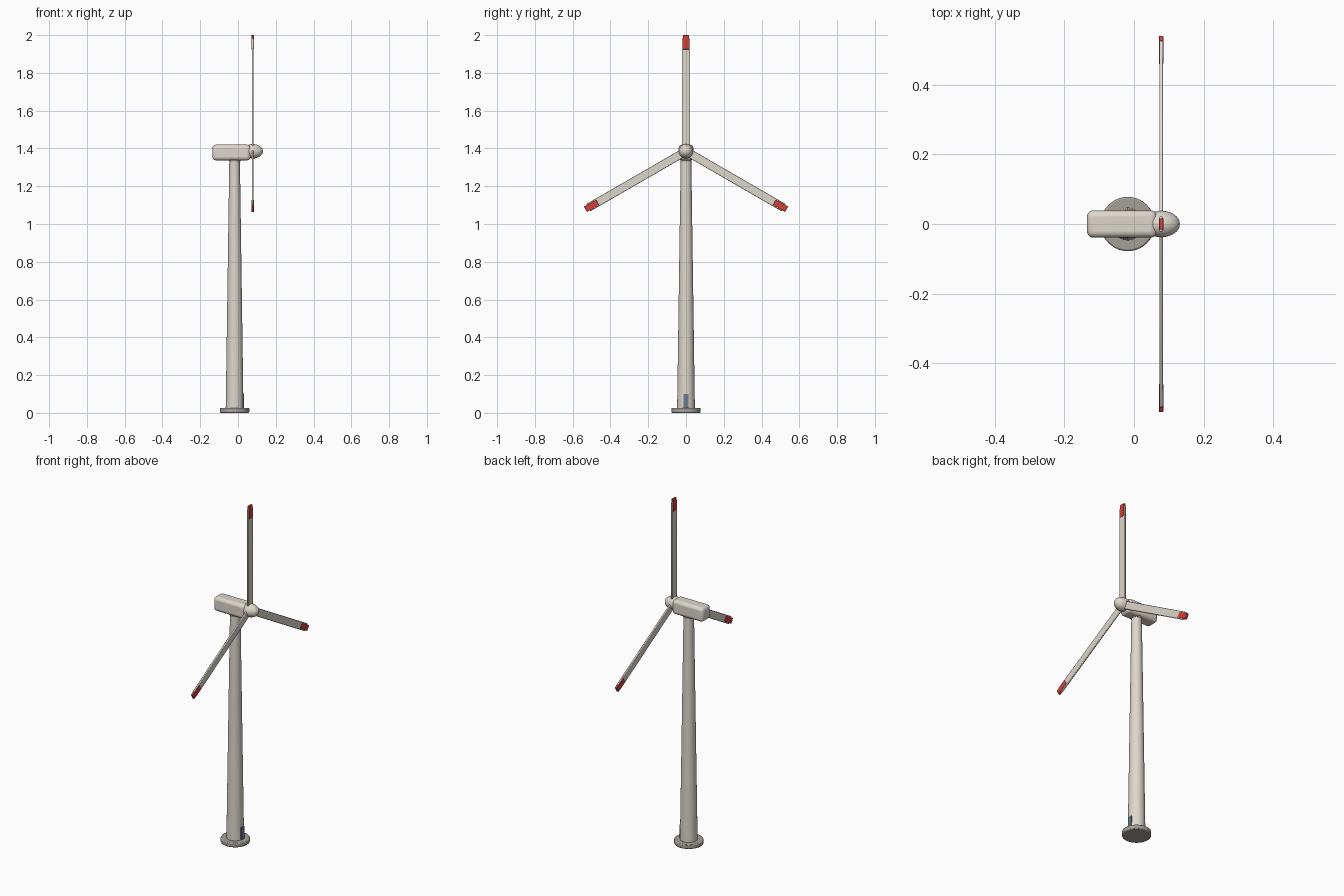
import bpy, bmesh, math
from mathutils import Matrix, Vector

if "Cube" in bpy.data.objects:
    bpy.data.objects.remove(bpy.data.objects["Cube"])


def srgb(r, g, b):
    f = lambda c: c / 12.92 if c < 0.04045 else ((c + 0.055) / 1.055) ** 2.4
    return (f(r / 255), f(g / 255), f(b / 255), 1)


def material(name, rgb):
    m = bpy.data.materials.new(name)
    m.diffuse_color = srgb(*rgb)
    m.use_nodes = True
    m.node_tree.nodes["Principled BSDF"].inputs["Base Color"].default_value = m.diffuse_color
    return m


CREAM = material("warm_white", (222, 215, 204))
GREY = material("concrete_grey", (165, 160, 152))
RED = material("tip_red", (212, 62, 58))
BLUE = material("door_blue_grey", (112, 124, 146))

TOWER_X, ROTOR_X, HUB_Z = -0.018, 0.078, 1.385


def finish(bm, name, mat, bevel=0, segments=1, angle=30):
    bmesh.ops.recalc_face_normals(bm, faces=bm.faces)
    me = bpy.data.meshes.new(name)
    bm.to_mesh(me)
    bm.free()
    ob = bpy.data.objects.new(name, me)
    bpy.context.collection.objects.link(ob)
    me.materials.append(mat)
    if bevel:
        b = ob.modifiers.new("bevel", 'BEVEL')
        b.width, b.segments, b.limit_method = bevel, segments, 'ANGLE'
    bpy.ops.object.select_all(action='DESELECT')
    ob.select_set(True)
    bpy.context.view_layer.objects.active = ob
    bpy.ops.object.shade_smooth_by_angle(angle=math.radians(angle))
    return ob


def box(name, mat, lo, hi, bevel=0, segments=1, turn=None):
    lo, hi = Vector(lo), Vector(hi)
    bm = bmesh.new()
    bmesh.ops.create_cube(bm, size=1, matrix=Matrix.Translation((lo + hi) / 2)
                          @ Matrix.Diagonal((*(hi - lo), 1)))
    if turn:
        bm.transform(turn)
    return finish(bm, name, mat, bevel, segments)


def cone(name, mat, r0, r1, z0, z1, bevel=0, segments=1):
    bm = bmesh.new()
    bmesh.ops.create_cone(bm, cap_ends=True, segments=40, radius1=r0, radius2=r1,
                          depth=z1 - z0,
                          matrix=Matrix.Translation((TOWER_X, 0, (z0 + z1) / 2)))
    return finish(bm, name, mat, bevel, segments)


# Foundation, tapered tower and yaw collar
cone("foundation", GREY, 0.078, 0.078, 0, 0.026, 0.005, 2)
cone("tower", CREAM, 0.047, 0.028, 0.024, 1.345)
cone("yaw_collar", GREY, 0.03, 0.03, 1.33, 1.345)

# Door at the foot of the tower
box("door", BLUE, (0.015, -0.013, 0.026), (0.0315, 0.013, 0.1))

# Rounded nacelle
box("nacelle", CREAM, (-0.135, -0.039, 1.337), (0.066, 0.039, 1.42), 0.018, 4)

# Egg-shaped spinner
bm = bmesh.new()
bmesh.ops.create_uvsphere(bm, u_segments=32, v_segments=16, radius=1)
bm.transform(Matrix.Translation((ROTOR_X, 0, HUB_Z))
             @ Matrix.Diagonal((0.054, 0.038, 0.038, 1))
             @ Matrix.Rotation(math.pi / 2, 4, 'Y'))
finish(bm, "spinner", CREAM)

# Three blades with red tips, built upright and turned about the rotor axis
for i in range(3):
    turn = (Matrix.Translation((ROTOR_X, 0, HUB_Z))
            @ Matrix.Rotation(math.radians(120 * i), 4, 'X'))
    box(f"blade_{i + 1}", CREAM, (-0.005, -0.022, 0), (0.005, 0.022, 0.597),
        0.003, 2, turn)
    box(f"blade_tip_{i + 1}", RED, (-0.0062, -0.016, 0.54), (0.0062, 0.016, 0.615),
        0.001, 1, turn)
